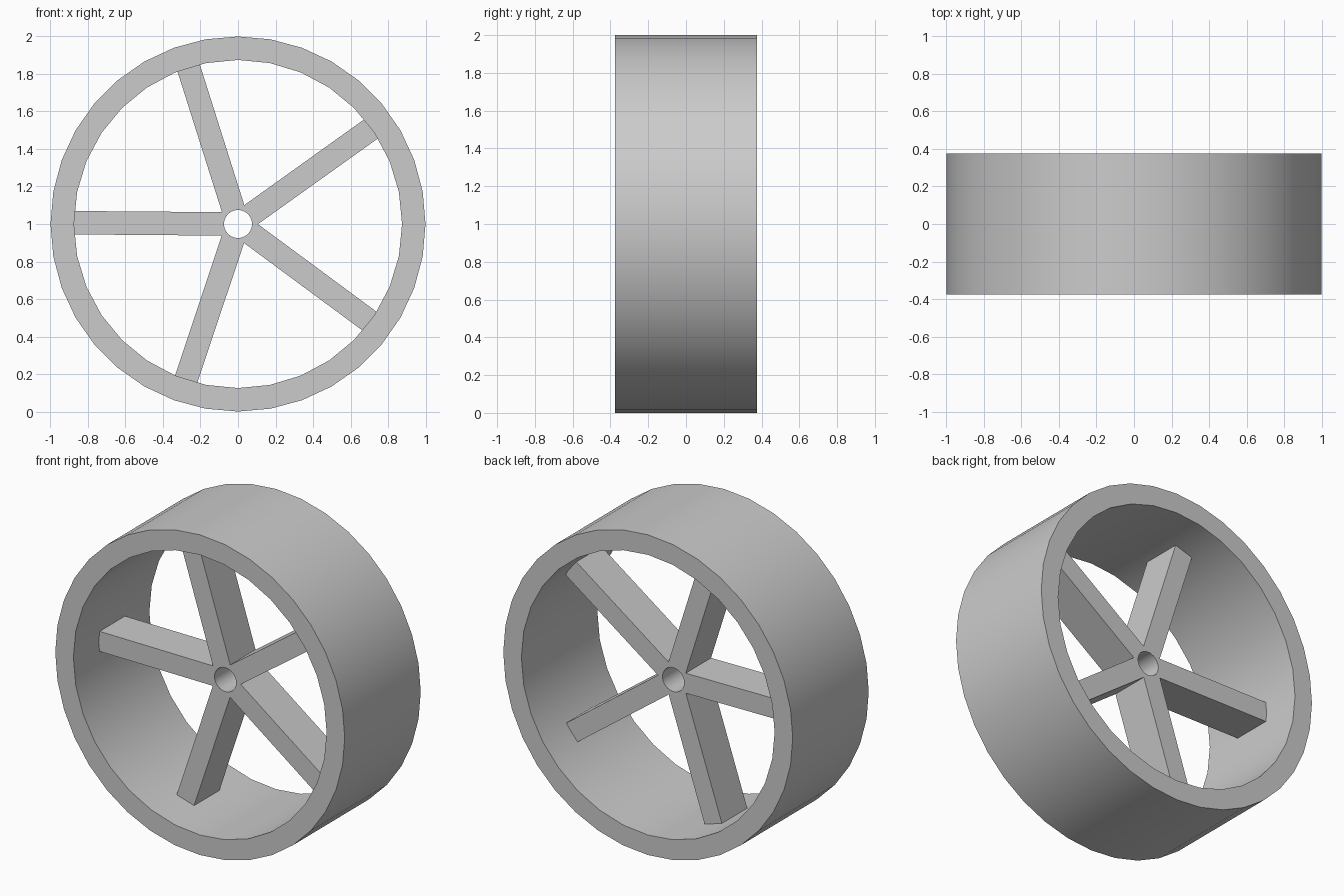
import bpy
import bmesh
from math import sin, cos, pi, radians

if "Cube" in bpy.data.objects:
    bpy.data.objects.remove(bpy.data.objects["Cube"], do_unlink=True)

RIM_OUTER, RIM_INNER, RIM_WIDTH = 1.0, 0.875, 0.75
SPOKES, SPOKE_WIDTH, SPOKE_DEPTH = 5, 0.125, 0.25
SPOKE_REACH, BORE = 0.885, 0.075
TILT = radians(-0.45)

# Single colour
grey = bpy.data.materials.new("light_grey")
grey.use_nodes = True
colour = (0.6, 0.6, 0.6, 1)
grey.diffuse_color = colour
grey.node_tree.nodes["Principled BSDF"].inputs["Base Color"].default_value = colour


def circle(radius, sides):
    return [(radius * sin(2 * pi * i / sides), radius * cos(2 * pi * i / sides))
            for i in range(sides)]


def star():
    """Outline of the joined spokes, with a valley between each pair."""
    half = SPOKE_WIDTH / 2
    step = 2 * pi / SPOKES
    valley = half / sin(step / 2)
    points = []
    for i in range(SPOKES):
        a = pi + TILT + i * step
        for side in (-1, 1):
            points.append((SPOKE_REACH * cos(a) - side * half * sin(a),
                           SPOKE_REACH * sin(a) + side * half * cos(a)))
        points.append((valley * cos(a + step / 2), valley * sin(a + step / 2)))
    return points


def extruded_part(name, outline, hole, depth):
    """Plate with a hole, extruded along y about the centre plane."""
    bm = bmesh.new()
    edges = []
    for loop in (outline, hole):
        verts = [bm.verts.new((x, -depth / 2, z)) for x, z in loop]
        edges += [bm.edges.new((v, verts[i - 1])) for i, v in enumerate(verts)]
    bmesh.ops.triangle_fill(bm, edges=edges, use_beauty=True, normal=(0, -1, 0))
    result = bmesh.ops.extrude_face_region(bm, geom=bm.faces[:], use_keep_orig=True)
    moved = [g for g in result["geom"] if isinstance(g, bmesh.types.BMVert)]
    bmesh.ops.translate(bm, verts=moved, vec=(0, depth, 0))
    bmesh.ops.recalc_face_normals(bm, faces=bm.faces[:])
    mesh = bpy.data.meshes.new(name)
    bm.to_mesh(mesh)
    bm.free()
    mesh.materials.append(grey)
    part = bpy.data.objects.new(name, mesh)
    part.location.z = RIM_OUTER
    bpy.context.collection.objects.link(part)
    bpy.ops.object.select_all(action="DESELECT")
    part.select_set(True)
    bpy.context.view_layer.objects.active = part
    bpy.ops.object.shade_smooth_by_angle(angle=radians(30))
    return part


# Wide outer rim
extruded_part("rim", circle(RIM_OUTER, 36), circle(RIM_INNER, 32), RIM_WIDTH)

# Five spokes joined around the axle bore
extruded_part("spokes", star(), circle(BORE, 24), SPOKE_DEPTH)
